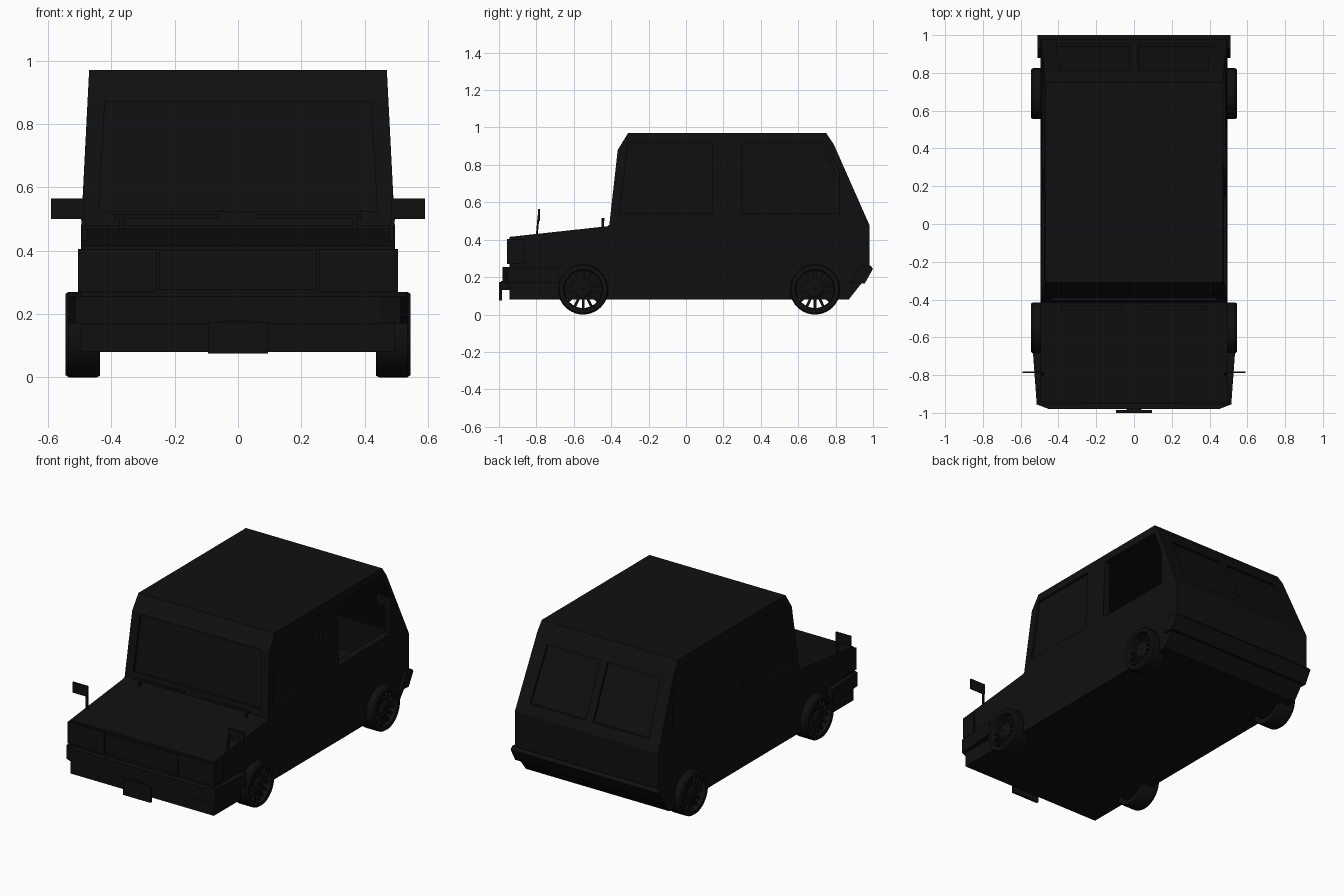
import bpy, bmesh, math
from mathutils import Matrix, Vector

cube = bpy.data.objects.get("Cube")
if cube:
    bpy.data.objects.remove(cube)

black = bpy.data.materials.new("black")
black.use_nodes = True
COLOUR = (0.005, 0.005, 0.005, 1)
black.diffuse_color = COLOUR
black.node_tree.nodes["Principled BSDF"].inputs["Base Color"].default_value = COLOUR


def make(name, bm):
    bmesh.ops.recalc_face_normals(bm, faces=bm.faces)
    mesh = bpy.data.meshes.new(name)
    bm.to_mesh(mesh)
    bm.free()
    mesh.materials.append(black)
    obj = bpy.data.objects.new(name, mesh)
    bpy.context.collection.objects.link(obj)
    return obj


def loft(name, a, b):
    """Solid between two matching outlines."""
    bm = bmesh.new()
    va, vb = [bm.verts.new(p) for p in a], [bm.verts.new(p) for p in b]
    bm.faces.new(va)
    bm.faces.new(vb)
    n = len(va)
    for i in range(n):
        j = (i + 1) % n
        bm.faces.new((va[i], va[j], vb[j], vb[i]))
    return make(name, bm)


def across(name, profile, left, right):
    """Side profile (y, z) carried from x = left(z) to x = right(z)."""
    return loft(name, [(left(z), y, z) for y, z in profile],
                [(right(z), y, z) for y, z in profile])


def box(name, x0, x1, y0, y1, z0, z1):
    return loft(name, [(x0, y0, z0), (x1, y0, z0), (x1, y1, z0), (x0, y1, z0)],
                [(x0, y0, z1), (x1, y0, z1), (x1, y1, z1), (x0, y1, z1)])


def cut(obj, cutters):
    for c in cutters:
        m = obj.modifiers.new("cut", 'BOOLEAN')
        m.operation = 'DIFFERENCE'
        m.solver = 'EXACT'
        m.object = c
    graph = bpy.context.evaluated_depsgraph_get()
    mesh = bpy.data.meshes.new_from_object(obj.evaluated_get(graph))
    obj.modifiers.clear()
    obj.data = mesh
    for c in cutters:
        bpy.data.objects.remove(c)


def half_width(z):
    return 0.495 - 0.025 * max(0, z - 0.48) / 0.49


def screen_y(z):
    return -0.41 + (z - 0.48) * 0.1125


def tail_y(z):
    return 0.98 - (z - 0.48) * 0.442


# Body shell
body = across("body", [
    (-0.945, 0.08), (-0.945, 0.415), (-0.42, 0.472), (-0.41, 0.48), (-0.365, 0.88),
    (-0.31, 0.97), (0.75, 0.97), (0.79, 0.91), (0.98, 0.48), (0.98, 0.22), (0.87, 0.08)],
    lambda z: -half_width(z), half_width)

# Cabin hollow and window recesses
cutters = [across("cabin_cutter", [(-0.33, 0.3), (-0.28, 0.93), (0.72, 0.93),
                                   (0.91, 0.5), (0.91, 0.3)],
                  lambda z: -0.44, lambda z: 0.44)]
front_window = [(-0.355, 0.54), (-0.31, 0.92), (0.14, 0.92), (0.14, 0.54)]
rear_window = [(0.3, 0.54), (0.3, 0.92), (0.745, 0.92), (0.82, 0.76), (0.82, 0.54)]
for s in (-1, 1):
    for outline in (front_window, rear_window):
        depth = 0.1 if s > 0 and outline is rear_window else 0.015
        cutters.append(across("window_cutter", outline,
                              lambda z: s * (half_width(z) - depth), lambda z: s * 0.6))
    # One rear pane on each side of the centre bar
    pane = [(s * 0.025, 0.54), (s * 0.41, 0.54), (s * 0.39, 0.86), (s * 0.025, 0.86)]
    cutters.append(loft("tail_cutter", [(x, tail_y(z) - 0.015, z) for x, z in pane],
                        [(x, 1.1, z) for x, z in pane]))
screen = [(-0.44, 0.525), (0.44, 0.525), (0.42, 0.87), (-0.42, 0.87)]
cutters.append(loft("screen_cutter", [(x, screen_y(z) + 0.015, z) for x, z in screen],
                    [(x, -0.6, z) for x, z in screen]))
cut(body, cutters)

# Nose: lamps, grille, wrapped bumper and plate
for s, side in ((-1, "right"), (1, "left")):
    box(side + "_headlamp", s * 0.255, s * 0.505, -0.957, -0.86, 0.27, 0.405)
box("grille", -0.25, 0.25, -0.952, -0.93, 0.275, 0.4)
wrap = [(-0.535, -0.68), (-0.515, -0.955), (-0.45, -0.98),
        (0.45, -0.98), (0.515, -0.955), (0.535, -0.68)]
loft("front_bumper", [(x, y, 0.17) for x, y in wrap], [(x, y, 0.255) for x, y in wrap])
box("front_plate", -0.095, 0.095, -1.0, -0.985, 0.075, 0.175)
box("plate_bracket", -0.04, 0.04, -0.99, -0.94, 0.13, 0.18)

# Rear bumper
across("rear_bumper", [(0.88, 0.17), (0.955, 0.165), (1.0, 0.245), (0.985, 0.262), (0.93, 0.262)],
       lambda z: -0.51, lambda z: 0.51)

# Wing mirrors and wipers
for s, side in ((-1, "right"), (1, "left")):
    box(side + "_mirror", s * 0.485, s * 0.59, -0.79, -0.78, 0.5, 0.565)
    loft(side + "_mirror_stem",
         [(s * x, y, 0.42) for x, y in ((0.475, -0.803), (0.488, -0.803), (0.488, -0.793), (0.475, -0.793))],
         [(s * x, y, 0.53) for x, y in ((0.485, -0.793), (0.498, -0.793), (0.498, -0.783), (0.485, -0.783))])
    box(side + "_wiper_blade", s * 0.06, s * 0.39, -0.452, -0.436, 0.5, 0.515)
    box(side + "_wiper_arm", s * 0.36, s * 0.375, -0.452, -0.438, 0.46, 0.505)


def lathe(bm, profile, steps):
    """Closed (x, radius) outline turned around the x axis."""
    rings = []
    for i in range(steps):
        a = math.tau * i / steps
        rings.append([bm.verts.new((x, r * math.cos(a), r * math.sin(a))) for x, r in profile])
    n = len(profile)
    for i in range(steps):
        p, q = rings[i], rings[(i + 1) % steps]
        for j in range(n):
            k = (j + 1) % n
            bm.faces.new((p[j], p[k], q[k], q[j]))


def wheel(name, s, y):
    bm = bmesh.new()
    # Open tyre ring and hub
    lathe(bm, [(0.435, 0.1), (0.435, 0.13), (0.445, 0.135), (0.535, 0.135),
               (0.545, 0.128), (0.545, 0.105), (0.535, 0.1)], 40)
    lathe(bm, [(0.49, 0.004), (0.49, 0.05), (0.525, 0.05), (0.535, 0.035), (0.535, 0.004)], 28)
    # Spokes
    for i in range(14):
        m = (Matrix.Rotation(math.tau * i / 14, 4, 'X') @ Matrix.Translation((0.515, 0, 0.075))
             @ Matrix.Diagonal((0.025, 0.014, 0.06, 1)))
        bmesh.ops.create_cube(bm, size=1, matrix=m)
    for v in bm.verts:
        v.co = Vector((s * v.co.x, v.co.y + y, v.co.z + 0.135))
    obj = make(name, bm)
    bpy.ops.object.select_all(action='DESELECT')
    obj.select_set(True)
    bpy.context.view_layer.objects.active = obj
    bpy.ops.object.shade_smooth_by_angle(angle=math.radians(30))


for s, side in ((-1, "right"), (1, "left")):
    wheel("front_%s_wheel" % side, s, -0.55)
    wheel("rear_%s_wheel" % side, s, 0.69)
